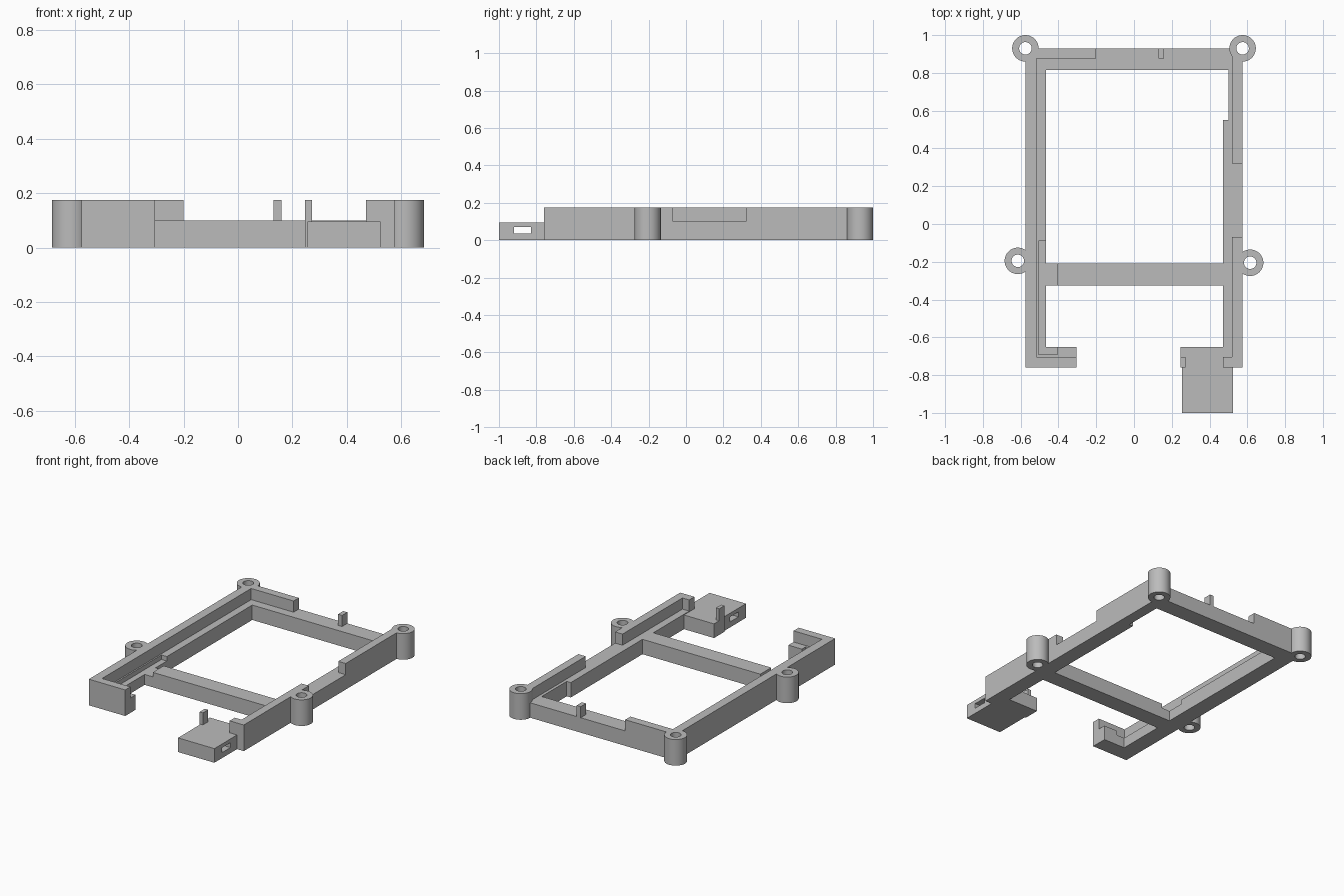
import bpy
import math

default = bpy.data.objects.get("Cube")
if default:
    bpy.data.objects.remove(default, do_unlink=True)

TOP, LEDGE, PAD = 0.175, 0.10, 0.095

grey = bpy.data.materials.new("plain grey")
grey.use_nodes = True
colour = (0.5, 0.5, 0.5, 1)
grey.diffuse_color = colour
grey.node_tree.nodes["Principled BSDF"].inputs["Base Color"].default_value = colour


def box(name, x0, x1, y0, y1, top, bottom=0.0):
    bpy.ops.mesh.primitive_cube_add(
        size=1, location=((x0 + x1) / 2, (y0 + y1) / 2, (bottom + top) / 2))
    ob = bpy.context.object
    ob.name = name
    ob.scale = (x1 - x0, y1 - y0, top - bottom)
    bpy.ops.object.transform_apply(location=True, rotation=False, scale=True)
    ob.data.materials.append(grey)
    return ob


def cylinder(name, x, y, radius, bottom, top):
    bpy.ops.mesh.primitive_cylinder_add(
        vertices=48, radius=radius, depth=top - bottom,
        location=(x, y, (bottom + top) / 2))
    ob = bpy.context.object
    ob.name = name
    ob.data.materials.append(grey)
    return ob


def cut(cutter, *targets):
    """Subtract the cutter from every target, then discard it."""
    cutter.hide_render = True
    for ob in targets:
        mod = ob.modifiers.new("cut", "BOOLEAN")
        mod.operation = "DIFFERENCE"
        mod.solver = "EXACT"
        mod.object = cutter
        bpy.context.view_layer.objects.active = ob
        bpy.ops.object.modifier_apply(modifier=mod.name)
    bpy.data.objects.remove(cutter, do_unlink=True)


# Outer walls
left_wall = box("right_side_wall", -0.575, -0.515, -0.76, 0.93, TOP)
back_wall = box("back_wall_high", -0.515, -0.20, 0.875, 0.93, TOP)
back_low = box("back_wall_low", -0.20, 0.52, 0.875, 0.93, LEDGE)
box("back_tab", 0.13, 0.16, 0.875, 0.93, TOP, LEDGE)
right_wall = box("left_side_wall_back", 0.52, 0.575, 0.32, 0.93, TOP)
box("left_side_wall_low", 0.52, 0.575, -0.07, 0.32, LEDGE)
box("left_side_wall_front", 0.52, 0.575, -0.76, -0.07, TOP)
box("front_return_right", -0.515, -0.305, -0.76, -0.705, TOP)
box("front_return_left", 0.47, 0.52, -0.76, -0.705, TOP)

# Inner ledges and crossbar
side_ledge = box("ledge_right", -0.515, -0.465, -0.705, 0.875, LEDGE)
front_ledge = box("ledge_front", -0.465, -0.305, -0.705, -0.65, LEDGE)
crossbar = box("crossbar", -0.465, 0.47, -0.325, -0.21, LEDGE)
box("ledge_back", -0.465, 0.52, 0.815, 0.875, LEDGE)
box("ledge_left", 0.47, 0.52, -0.705, 0.55, LEDGE)
box("ledge_left_narrow", 0.50, 0.52, 0.55, 0.815, LEDGE)
cut(box("recess_cutter", -0.505, -0.405, -0.69, -0.09, 0.2, 0.07),
    side_ledge, front_ledge, crossbar)

# Front pad, its tab, and the slotted block
box("front_pad", 0.247, 0.47, -0.76, -0.65, PAD)
box("pad_tab", 0.247, 0.272, -0.76, -0.705, TOP, PAD)
block = box("slotted_block", 0.255, 0.525, -1.0, -0.76, PAD)
cut(box("slot_cutter", 0.2, 0.6, -0.92, -0.83, 0.07, 0.037), block)

# Screw posts with through holes
posts = {
    "post_back_right": (-0.575, 0.93, [left_wall, back_wall]),
    "post_back_left": (0.575, 0.93, [right_wall, back_low]),
    "post_side_right": (-0.615, -0.195, []),
    "post_side_left": (0.615, -0.205, []),
}
for name, (x, y, walls) in posts.items():
    post = cylinder(name, x, y, 0.07, 0, TOP)
    cut(cylinder("hole_cutter", x, y, 0.033, -0.1, 0.3), post, *walls)
    for ob in [post] + walls:
        bpy.ops.object.select_all(action="DESELECT")
        ob.select_set(True)
        bpy.context.view_layer.objects.active = ob
        bpy.ops.object.shade_smooth_by_angle(angle=math.radians(30))
